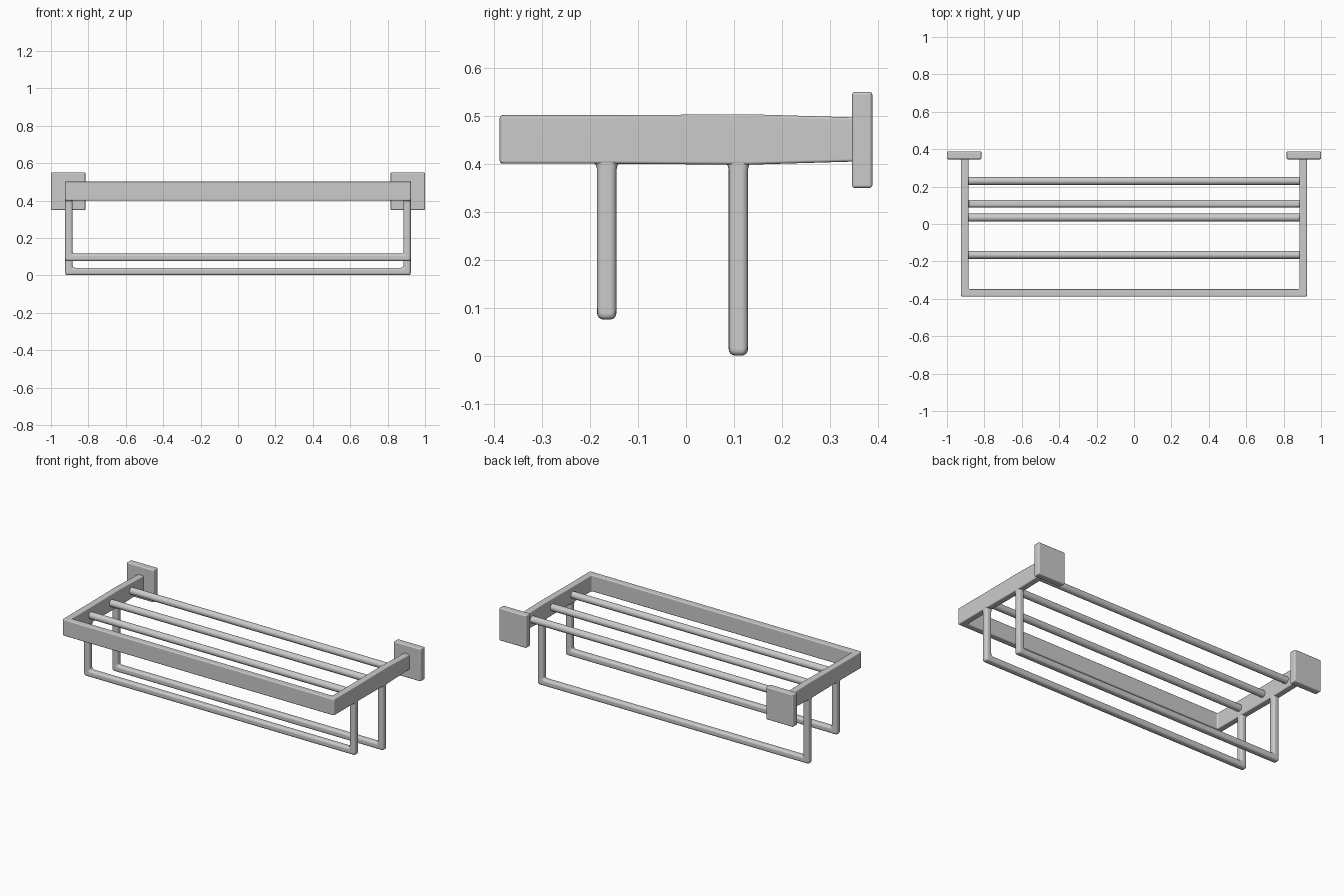
import bpy, bmesh, math

if "Cube" in bpy.data.objects:
    bpy.data.objects.remove(bpy.data.objects["Cube"])


def finish(obj):
    bpy.ops.object.select_all(action='DESELECT')
    obj.select_set(True)
    bpy.context.view_layer.objects.active = obj
    bpy.ops.object.shade_smooth_by_angle(angle=math.radians(40))
    obj.modifiers.new("weighted_normal", 'WEIGHTED_NORMAL').keep_sharp = True


def rounded_section(ha, hb, r, n=4):
    """Rounded rectangle cross-section, half sizes ha x hb."""
    pts = []
    for k, (sa, sb) in enumerate([(1, 1), (-1, 1), (-1, -1), (1, -1)]):
        for i in range(n + 1):
            t = math.pi / 2 * (k + i / n)
            pts.append((sa * (ha - r) + r * math.cos(t), sb * (hb - r) + r * math.sin(t)))
    return pts


def u_bar(name, section, half, base, centre, stations, turn, vertical):
    """Sweep a section along a U: legs follow p, the crossbar follows x.
    stations lists (p, section scale across the U) from the leg end inwards."""
    path = []
    for p, s in stations:
        path.append([(half + a, p, centre + b * s) for a, b in section])
    for i in range(5):
        s = i / 4
        path.append([(half + a - turn * s * s, base - a + turn * (1 - s) ** 2, centre + b)
                     for a, b in section])
    path += [[(-x, p, q) for x, p, q in ring] for ring in reversed(path)]
    bm = bmesh.new()
    rings = [[bm.verts.new((x, q, p) if vertical else (x, p, q)) for x, p, q in ring]
             for ring in path]
    n = len(section)
    for r0, r1 in zip(rings, rings[1:]):
        for j in range(n):
            bm.faces.new((r0[j], r0[(j + 1) % n], r1[(j + 1) % n], r1[j]))
    bm.faces.new(rings[0])
    bm.faces.new(rings[-1])
    bmesh.ops.recalc_face_normals(bm, faces=bm.faces)
    mesh = bpy.data.meshes.new(name)
    bm.to_mesh(mesh)
    bm.free()
    obj = bpy.data.objects.new(name, mesh)
    bpy.context.collection.objects.link(obj)
    finish(obj)


# Shelf frame: front rail and two side arms, slightly tapered at the wall end
u_bar("shelf_frame", rounded_section(0.02, 0.0505, 0.006), 0.905, -0.368, 0.451,
      [(0.35, 0.91), (0.13, 1.04), (-0.15, 1.0)], 0.01, False)

# Two hanging towel bars with small flares where they meet the arms
for name, y, z in [("rear_towel_bar", 0.109, 0.021), ("front_towel_bar", -0.165, 0.096)]:
    u_bar(name, rounded_section(0.02, 0.02, 0.013), 0.904, z, y,
          [(0.404, 1.4), (0.397, 1.12), (0.388, 1.0)], 0.014, True)

# Shelf rods between the arms
for name, y in [("rear_rod", 0.23), ("middle_rod", 0.034), ("front_rod", -0.165)]:
    bpy.ops.mesh.primitive_cylinder_add(vertices=24, radius=0.021, depth=1.78,
                                        location=(0, y, 0.45),
                                        rotation=(0, math.pi / 2, 0))
    bpy.context.object.name = name
    finish(bpy.context.object)

# Square wall plates
for name, side in [("left_wall_plate", -1), ("right_wall_plate", 1)]:
    bpy.ops.mesh.primitive_cube_add(size=1, location=(side * 0.908, 0.367, 0.45))
    plate = bpy.context.object
    plate.name = name
    plate.scale = (0.184, 0.042, 0.2)
    bpy.ops.object.transform_apply(location=False, rotation=False, scale=True)
    bevel = plate.modifiers.new("bevel", 'BEVEL')
    bevel.width = 0.006
    bevel.segments = 3
    finish(plate)
